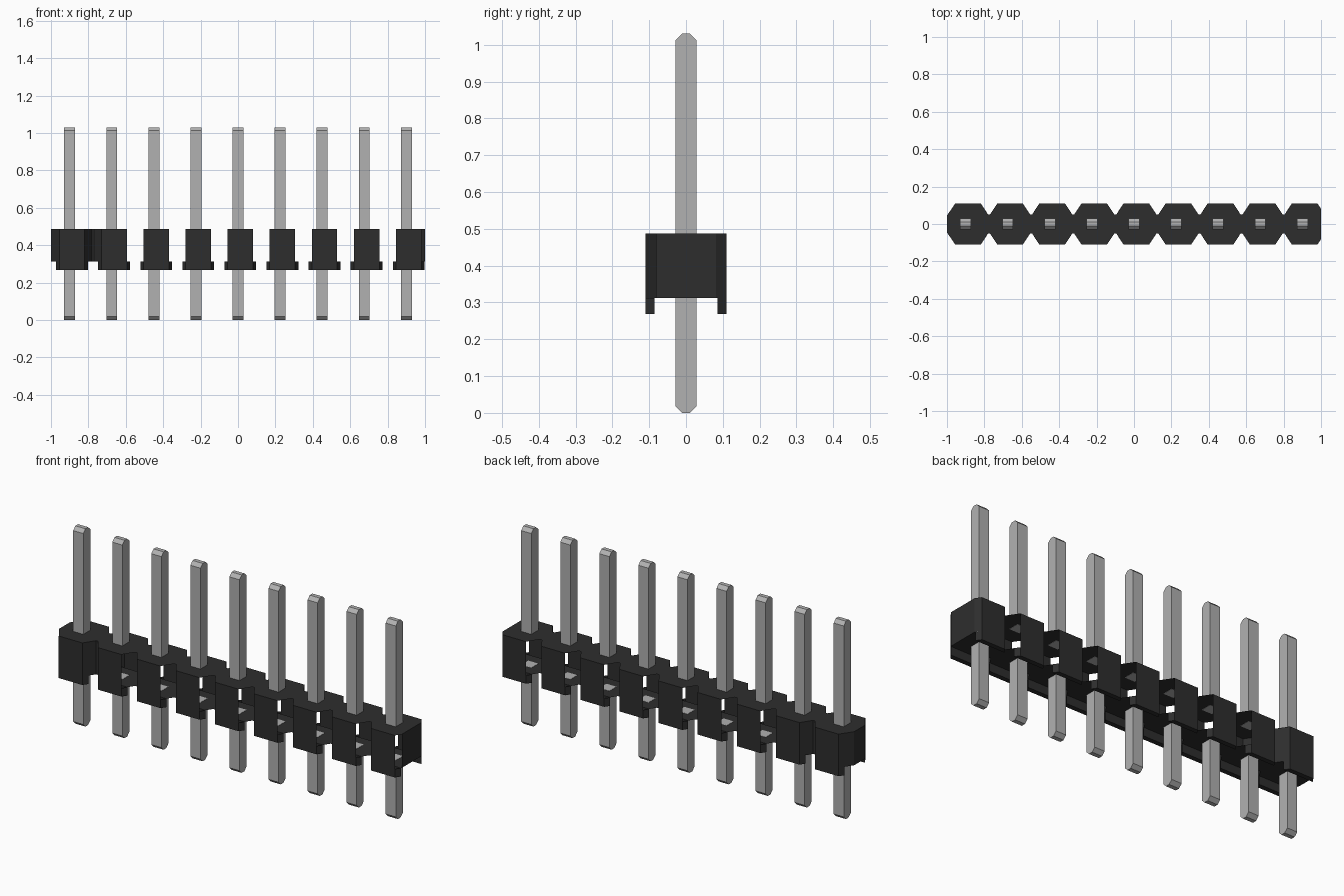
import bpy, bmesh

cube = bpy.data.objects.get("Cube")
if cube:
    bpy.data.objects.remove(cube, do_unlink=True)


def material(name, value, metallic=0.0):
    m = bpy.data.materials.new(name)
    m.use_nodes = True
    col = (value, value, value, 1)
    m.diffuse_color = col
    m.node_tree.nodes["Principled BSDF"].inputs["Base Color"].default_value = col
    return m


BLACK = material("black plastic", 0.027)
GREY = material("grey metal", 0.44)

COUNT, PITCH = 9, 0.225
TOP, UNDER, FOOT = 0.487, 0.312, 0.268     # body top, underside, leg bottom
Y_OUT, Y_LEG, Y_NOTCH = 0.11, 0.085, 0.052
HALF, FLARE = 0.068, 0.0167                # half block width, widening at leg inside
PINS = [(i - (COUNT - 1) / 2) * PITCH for i in range(COUNT)]
BLOCKS = [x + 0.0125 for x in PINS]


def finish(bm, name, mat):
    bmesh.ops.remove_doubles(bm, verts=bm.verts, dist=1e-5)
    bmesh.ops.recalc_face_normals(bm, faces=bm.faces)
    me = bpy.data.meshes.new(name)
    bm.to_mesh(me)
    bm.free()
    me.materials.append(mat)
    ob = bpy.data.objects.new(name, me)
    bpy.context.collection.objects.link(ob)
    return ob


def face(bm, pts):
    return bm.faces.new([bm.verts.new(p) for p in pts])


def wall(bm, a, b, z0, z1):
    face(bm, [(*a, z0), (*b, z0), (*b, z1), (*a, z1)])


def side_outline(y_block, flare):
    """Notched edge from -x to +x for one side, as positive y."""
    pts = [(-1.0, 0.045)]
    for i, c in enumerate(BLOCKS):
        pts += [(c - HALF - flare, y_block), (c + HALF + flare, y_block)]
        if i < COUNT - 1:
            mid = c + PITCH / 2
            pts += [(mid - 0.006, Y_NOTCH), (mid + 0.006, Y_NOTCH)]
    return pts + [(1.0, 0.081)]


def full_outline(y_block, flare):
    s = side_outline(y_block, flare)
    return [(x, -y) for x, y in s] + s[::-1]


# Housing shell: notched top, underside, end walls
bm = bmesh.new()
face(bm, [(x, y, TOP) for x, y in full_outline(Y_OUT, 0)])
face(bm, [(x, y, UNDER) for x, y in full_outline(Y_LEG, FLARE)])
wall(bm, (-1, -0.045), (-1, 0.045), UNDER, TOP)
wall(bm, (1, -0.081), (1, 0.081), UNDER, TOP)

for s in (-1, 1):
    edge = [(x, s * y) for x, y in side_outline(Y_OUT, 0)]
    # Slanted walls at the ends and the first notch; other notches stay open
    closed = [0, 2, 3, 4] + ([len(edge) - 2] if s > 0 else [])
    for i in closed:
        wall(bm, edge[i], edge[i + 1], UNDER, TOP)
    # Block faces with their standing legs
    for c in BLOCKS:
        a, b = (c - HALF, s * Y_OUT), (c + HALF, s * Y_OUT)
        d, e = (c + HALF + FLARE, s * Y_LEG), (c - HALF - FLARE, s * Y_LEG)
        wall(bm, a, b, UNDER, TOP)
        for p, q in ((a, b), (b, d), (d, e), (e, a)):
            wall(bm, p, q, FOOT, UNDER)
        face(bm, [(*p, FOOT) for p in (a, b, d, e)])
finish(bm, "housing", BLACK)


# Pins: square bars whose tips are chamfered front and back
def pin_half(name, x, z_base, z_tip):
    d = 0.018 if z_tip > z_base else -0.018
    profile = [(-0.029, z_base), (0.029, z_base), (0.029, z_tip - d),
               (0.011, z_tip), (-0.011, z_tip), (-0.029, z_tip - d)]
    bm = bmesh.new()
    f = face(bm, [(x - 0.029, y, z) for y, z in profile])
    ext = bmesh.ops.extrude_face_region(bm, geom=[f])
    bmesh.ops.translate(bm, vec=(0.058, 0, 0),
                        verts=[v for v in ext["geom"] if isinstance(v, bmesh.types.BMVert)])
    finish(bm, name, GREY)


for i, x in enumerate(PINS):
    pin_half(f"upper_pin_{i + 1}", x, TOP - 0.001, 1.03)
    pin_half(f"lower_pin_{i + 1}", x, UNDER + 0.001, 0.0)
